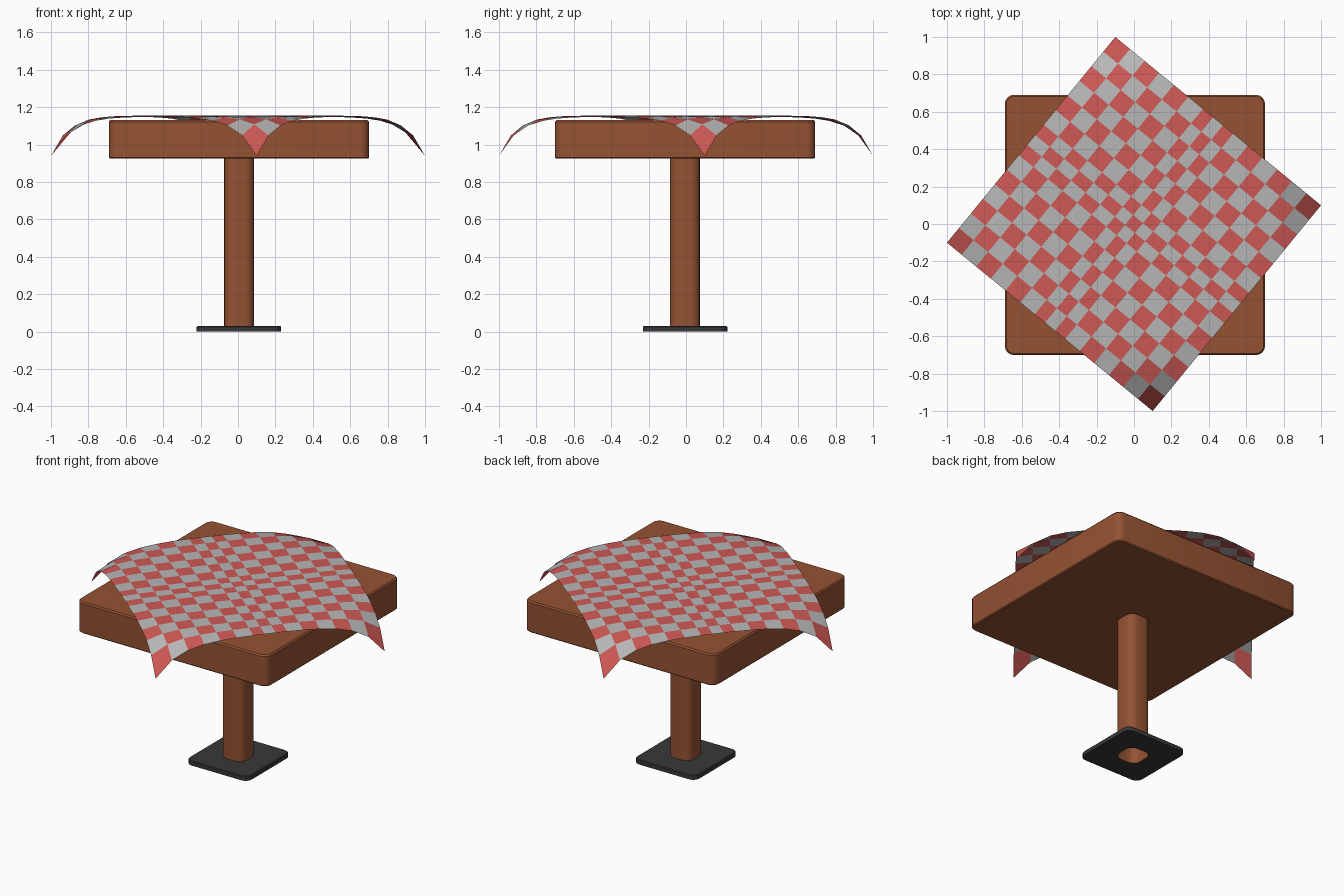
import bpy, bmesh, math

if "Cube" in bpy.data.objects:
    bpy.data.objects.remove(bpy.data.objects["Cube"])

def material(name, rgb):
    m = bpy.data.materials.new(name)
    m.diffuse_color = (*rgb, 1)
    m.use_nodes = True
    m.node_tree.nodes["Principled BSDF"].inputs["Base Color"].default_value = m.diffuse_color
    return m

wood = material("wood", (0.30, 0.085, 0.033))
black = material("dark_metal", (0.04, 0.04, 0.04))
red = material("red_check", (0.62, 0.10, 0.09))
grey = material("grey_check", (0.47, 0.47, 0.47))

CX, CY = 0.005, -0.005

def finish(bm, name, mats):
    me = bpy.data.meshes.new(name)
    bm.to_mesh(me)
    bm.free()
    ob = bpy.data.objects.new(name, me)
    bpy.context.collection.objects.link(ob)
    for m in mats:
        me.materials.append(m)
    return ob

def smooth(ob, angle=35):
    bpy.ops.object.select_all(action='DESELECT')
    ob.select_set(True)
    bpy.context.view_layer.objects.active = ob
    bpy.ops.object.shade_smooth_by_angle(angle=math.radians(angle))

def rounded_solid(name, rings, mat, cap_start=False, cap_end=False, seg=4):
    """Skin a stack of rounded squares given as (half size, corner radius, z)."""
    bm = bmesh.new()
    loops = []
    for h, r, z in rings:
        loop = []
        for q, (sx, sy) in enumerate(((1, 1), (-1, 1), (-1, -1), (1, -1))):
            for i in range(seg + 1):
                a = math.pi / 2 * (q + i / seg)
                loop.append(bm.verts.new((CX + sx * (h - r) + r * math.cos(a),
                                          CY + sy * (h - r) + r * math.sin(a), z)))
        loops.append(loop)
    n = len(loops[0])
    for a, b in zip(loops, loops[1:]):
        for i in range(n):
            j = (i + 1) % n
            bm.faces.new((a[i], a[j], b[j], b[i]))
    if cap_start:
        bm.faces.new(loops[0][::-1])
    if cap_end:
        bm.faces.new(loops[-1])
    ob = finish(bm, name, [mat])
    smooth(ob)
    return ob

# table top with slightly eased edges
rounded_solid("table_top", [(0.690, 0.045, 0.925), (0.696, 0.05, 0.931),
                            (0.696, 0.05, 1.122), (0.688, 0.043, 1.131)],
              wood, cap_start=True, cap_end=True)

# hollow post, open at the floor
rounded_solid("post", [(0.08, 0.05, 0.0), (0.08, 0.05, 0.927)], wood)

# foot plate with a hole around the post
rounded_solid("foot_plate", [(0.08, 0.05, 0.0), (0.226, 0.045, 0.0),
                             (0.226, 0.045, 0.025), (0.221, 0.04, 0.03),
                             (0.08, 0.05, 0.03)], black)

# tablecloth: checked sheet, narrower checks in the middle, drooping corners
half = 0.7106
side = [half - 0.101 * i for i in range(7)] + [0.034]
cuts = [-s for s in side] + side[::-1]
ang = math.atan2(-0.9, 1.1)
ca, sa = math.cos(ang), math.sin(ang)
bm = bmesh.new()
grid = []
for v in cuts:
    row = []
    for u in cuts:
        r = math.hypot(u, v) / 1.005
        row.append(bm.verts.new((u * ca - v * sa, u * sa + v * ca,
                                 1.155 - 0.215 * r ** 10)))
    grid.append(row)
for j in range(len(cuts) - 1):
    for i in range(len(cuts) - 1):
        f = bm.faces.new((grid[j][i], grid[j][i + 1], grid[j + 1][i + 1], grid[j + 1][i]))
        f.material_index = (i + j) % 2
finish(bm, "tablecloth", [red, grey])
